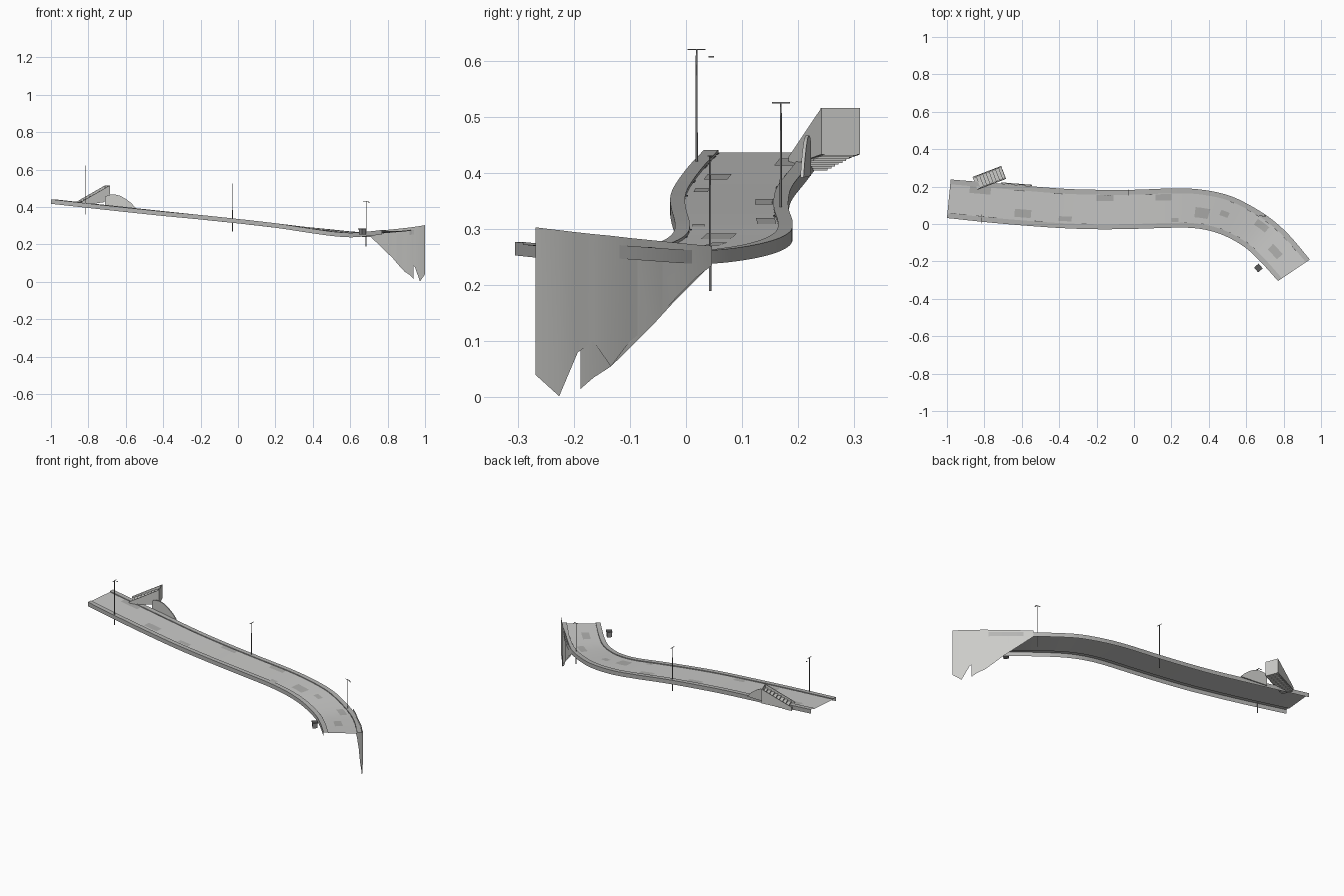
import bpy, bmesh, math
from mathutils import Vector, Matrix

if "Cube" in bpy.data.objects:
    bpy.data.objects.remove(bpy.data.objects["Cube"])

def material(name, r, g, b):
    m = bpy.data.materials.new(name)
    m.diffuse_color = (r, g, b, 1)
    m.use_nodes = True
    m.node_tree.nodes["Principled BSDF"].inputs["Base Color"].default_value = m.diffuse_color
    return m

ROAD = material("road grey", .58, .58, .57)
KERB = material("pavement grey", .46, .46, .45)
PATCH = material("patch grey", .42, .42, .41)
WALL = material("concrete", .60, .60, .58)
METAL = material("pole grey", .25, .25, .25)
DARK = material("gutter dark", .10, .10, .10)

def finish(name, bm, mats, smooth=None):
    me = bpy.data.meshes.new(name)
    bm.to_mesh(me)
    bm.free()
    ob = bpy.data.objects.new(name, me)
    bpy.context.collection.objects.link(ob)
    for m in mats:
        me.materials.append(m)
    if smooth:
        bpy.context.view_layer.objects.active = ob
        ob.select_set(True)
        bpy.ops.object.shade_smooth_by_angle(angle=math.radians(smooth))
        ob.select_set(False)
    return ob

def loft(name, rows, mats, pick=lambda j: 0, smooth=None):
    """Skin a list of equally long point rows."""
    bm = bmesh.new()
    vs = [[bm.verts.new(p) for p in r] for r in rows]
    for a, b in zip(vs, vs[1:]):
        for j in range(len(a) - 1):
            bm.faces.new((a[j], b[j], b[j + 1], a[j + 1])).material_index = pick(j)
    return finish(name, bm, mats, smooth)

def box(name, centre, size, mat, turn=0):
    bm = bmesh.new()
    bmesh.ops.create_cube(bm, size=1, matrix=Matrix.Translation(centre)
                          @ Matrix.Rotation(turn, 4, 'Z') @ Matrix.Diagonal((*size, 1)))
    return finish(name, bm, [mat])

def prism(name, pts, depth, mat):
    """Extrude a closed outline along a vector."""
    bm = bmesh.new()
    f = bm.faces.new([bm.verts.new(p) for p in pts])
    r = bmesh.ops.extrude_face_region(bm, geom=[f])
    bmesh.ops.translate(bm, vec=depth, verts=[v for v in r['geom'] if isinstance(v, bmesh.types.BMVert)])
    bmesh.ops.recalc_face_normals(bm, faces=bm.faces)
    return finish(name, bm, [mat])

# Road stations: outer edge x, y / inner edge x, y / height
ST = [(-.98, .238, -1, .032, .436), (-.7, .215, -.72, .003, .405), (-.4, .19, -.42, -.02, .373),
      (-.2, .183, -.2, -.028, .352), (0, .183, 0, -.026, .331), (.2, .19, .2, -.02, .308),
      (.35, .185, .32, -.022, .29), (.5, .155, .42, -.04, .275), (.62, .10, .51, -.075, .263),
      (.73, .03, .60, -.13, .257), (.83, -.06, .68, -.205, .262), (.94, -.19, .77, -.305, .272)]

def station(u):
    i = min(int(u), len(ST) - 2)
    f = u - i
    p = [ST[max(0, min(len(ST) - 1, i + k))] for k in (-1, 0, 1, 2)]
    return [.5 * (2 * b + (c - a) * f + (2 * a - 5 * b + 4 * c - d) * f * f
                  + (3 * b - a - 3 * c + d) * f ** 3) for a, b, c, d in zip(*p)]

def on_road(u, t, dz=0):
    lx, ly, rx, ry, z = station(u)
    return Vector((rx + (lx - rx) * t, ry + (ly - ry) * t, z + dz))

# Road with raised pavements and hanging side skirts
N = 6
us = [k / N for k in range(N * (len(ST) - 1) + 1)]
section = [(0, -.019), (0, .005), (.125, .005), (.125, 0), (.875, 0), (.875, .005), (1, .005), (1, -.019)]
loft("road", [[on_road(u, t, z) for t, z in section] for u in us], [ROAD, KERB],
     lambda j: 0 if j == 3 else 1, 30)

# Repair patches, drains and gutter dashes
def plate(name, u0, u1, t0, t1, mat):
    rows = []
    for k in range(5):
        u = u0 + (u1 - u0) * k / 4
        rows.append([on_road(u, t0, .0012), on_road(u, t1, .0012)])
    loft(name, rows, [mat])

for u, du, t, dt in [(1.25, .28, .2, .2), (.45, .35, .7, .18), (2.05, .3, .18, .12), (3.0, .45, .72, .15),
                     (4.55, .45, .7, .16), (5.95, .6, .28, .26), (7.0, .4, .45, .14),
                     (8.6, .6, .62, .18), (9.8, .5, .35, .2), (5.0, .25, .15, .1)]:
    plate("road_patch", u, u + du, t, t + dt, PATCH)
for u in [.1, .3, .6, .8, 1.6, 2.6, 5.5, 6.3, 7.3, 7.8, 8.3, 8.8, 9.2]:
    plate("inner_gutter", u, u + .14, .128, .143, DARK)
for u in [1.2, 1.9, 3.2, 4.3, 7.2, 8.0, 8.4, 8.9, 9.4, 9.9, 10.3]:
    plate("outer_gutter", u, u + .18, .857, .872, DARK)

# Retaining wall outside the bend: x, y, top, bottom
outer = [(.715, .046, .27, .235), (.745, .02, .272, .215), (.785, -.02, .276, .175), (.822, -.06, .28, .132),
         (.862, -.10, .284, .10), (.897, -.134, .288, .055), (.922, -.165, .291, .10),
         (.945, -.193, .294, .08), (.973, -.226, .298, .002), (1, -.268, .303, .04)]
loft("retaining_wall", [[(x, y, b), (x, y, t)] for x, y, t, b in outer], [WALL], smooth=30)
inner = [(.715, .043, .235), (.78, -.02, .172), (.826, -.06, .128), (.86, -.10, .088),
         (.89, -.134, .055), (.92, -.165, .035), (.938, -.188, .015)]
loft("bank_wall", [[(x, y, b), (x, y, .262 + (x - .715) * .05)] for x, y, b in inner], [WALL], smooth=30)

# Stairs beside the road, climbing along the bank
ANG = math.radians(21)
along = Vector((math.cos(ANG), math.sin(ANG), 0))
across = Vector((-math.sin(ANG), math.cos(ANG), 0))
foot = Vector((-.85, .217, 0))
LEN, W = .164, .074
side = [(0, .412), (0, .428), (LEN, .516), (LEN, .433)]
for s in (-1, 1):
    prism("stair_side", [foot + along * a + across * s * W / 2 + Vector((0, 0, z)) for a, z in side],
          across * -s * .005, WALL)
STEPS = 9
for k in range(STEPS):
    f = (k + .5) / STEPS
    top, low = .418 + .08 * f, .403 + .03 * f
    c = foot + along * LEN * f
    box("stair_step", (c.x, c.y, (top + low) / 2), (LEN / STEPS, W - .012, top - low), WALL, ANG)
c = foot + along * (LEN - .002)
box("stair_end_wall", (c.x, c.y, .474), (.004, W, .083), WALL, ANG)

# Humped bank wall after the stairs
hump = [(-.71, .395), (-.71, .455), (-.69, .465), (-.66, .467), (-.63, .46), (-.6, .443), (-.57, .42), (-.545, .392)]
prism("bank_hump", [(x, .216 - (x + .7) * .08, z) for x, z in hump], Vector((0, .006, 0)), WALL)

# Utility poles with crossbars
def pole(x, y, low, high, turn):
    bm = bmesh.new()
    bmesh.ops.create_cone(bm, cap_ends=True, segments=8, radius1=.0022, radius2=.0016, depth=high - low,
                          matrix=Matrix.Translation((x, y, (low + high) / 2)))
    finish("utility_pole", bm, [METAL], 50)
    box("pole_crossbar", (x, y, high), (.003, .032, .002), METAL, turn)

pole(-.817, .019, .36, .62, 0)
pole(-.03, .169, .27, .525, 0)
pole(.685, .043, .19, .43, math.radians(80))
box("lamp_arm", (-.817, .045, .607), (.004, .010, .002), METAL)
box("lamp_arm", (.70, .043, .422), (.010, .004, .002), METAL)

# Small roadside cabinet on the inside of the bend
T = math.radians(-50)
box("cabinet", (.665, -.235, .266), (.028, .026, .028), METAL, T)
box("cabinet_lid", (.665, -.235, .282), (.034, .032, .004), DARK, T)
